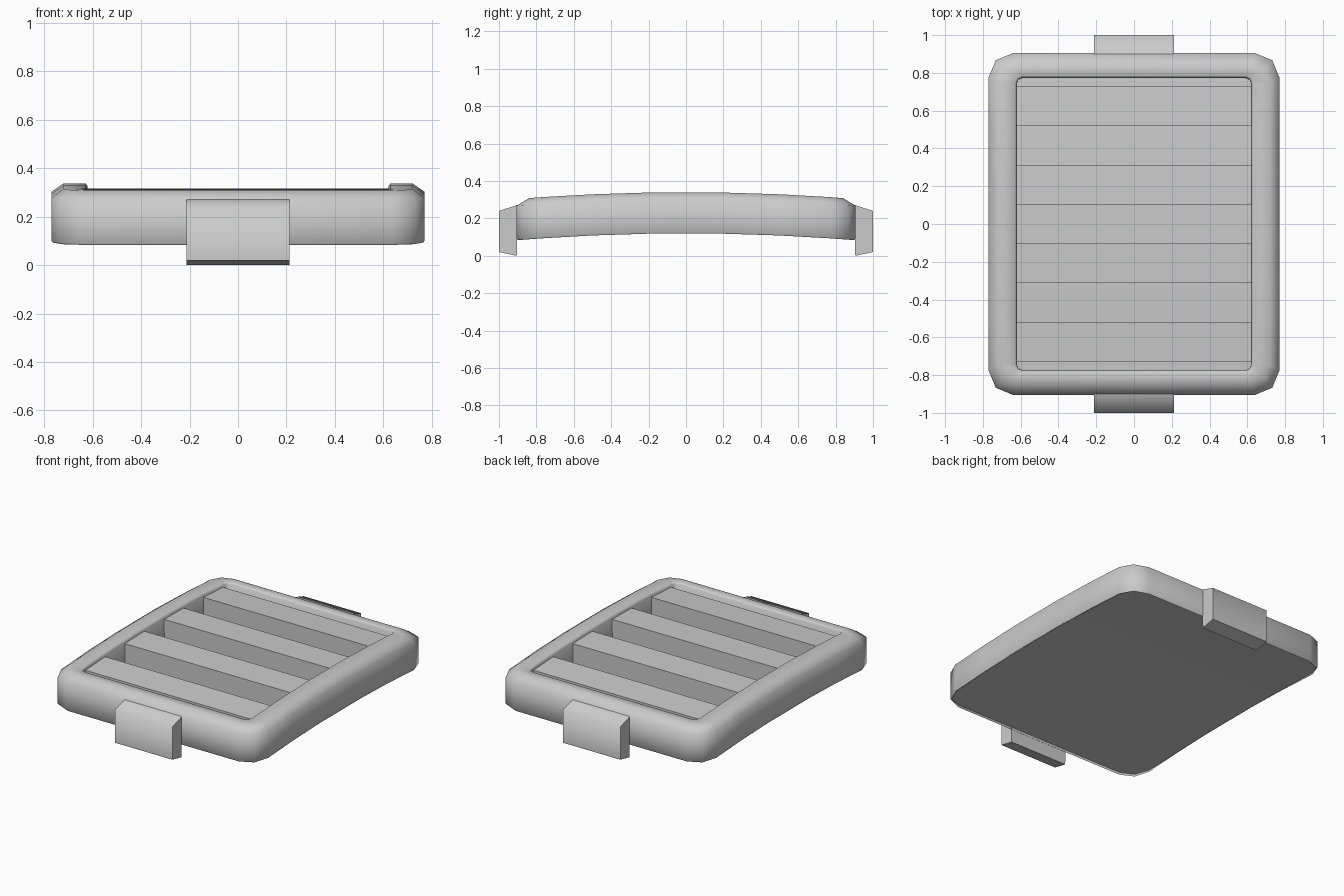
import bpy, bmesh, math

cube = bpy.data.objects.get("Cube")
if cube:
    bpy.data.objects.remove(cube, do_unlink=True)

grey = bpy.data.materials.new("light_grey")
grey.use_nodes = True
COLOUR = (0.6, 0.6, 0.6, 1)
grey.diffuse_color = COLOUR
grey.node_tree.nodes["Principled BSDF"].inputs["Base Color"].default_value = COLOUR


def finish(name, bm, angle):
    """Turn a bmesh into a shaded, coloured object."""
    bmesh.ops.recalc_face_normals(bm, faces=bm.faces)
    mesh = bpy.data.meshes.new(name)
    bm.to_mesh(mesh)
    bm.free()
    mesh.materials.append(grey)
    obj = bpy.data.objects.new(name, mesh)
    bpy.context.collection.objects.link(obj)
    bpy.ops.object.select_all(action='DESELECT')
    bpy.context.view_layer.objects.active = obj
    obj.select_set(True)
    bpy.ops.object.shade_smooth_by_angle(angle=math.radians(angle))
    return obj


def arch(y):
    """Gentle lengthwise bow of the whole body."""
    return -0.045 * y * y


def outline(hx, hy, r):
    """Round-cornered rectangle, right half going up, then mirrored left half."""
    corner = []
    for k in range(3):
        a = math.radians(-90 + 45 * k)
        corner.append((hx - r + r * math.cos(a), -hy + r + r * math.sin(a)))
    side = [(hx, y) for y in (-0.5, -0.2, 0.2, 0.5)]
    right = corner + side + [(x, -y) for x, y in reversed(corner)]
    return right + [(-x, y) for x, y in reversed(right)]


# Frame: half width, half length, corner radius, height at the middle
rings = [
    (0.765, 0.90, 0.13, 0.12),
    (0.77, 0.905, 0.13, 0.127),
    (0.77, 0.905, 0.13, 0.305),
    (0.72, 0.84, 0.10, 0.34),
    (0.63, 0.785, 0.04, 0.34),
    (0.622, 0.775, 0.03, 0.33),
    (0.62, 0.773, 0.03, 0.17),
]
bm = bmesh.new()
loops = [[bm.verts.new((x, y, z + arch(y))) for x, y in outline(hx, hy, r)]
         for hx, hy, r, z in rings]
for low, high in zip(loops, loops[1:]):
    n = len(low)
    for i in range(n):
        j = (i + 1) % n
        bm.faces.new((low[i], low[j], high[j], high[i]))
finish("frame", bm, 75)

# Base plate, bowed half as much as the frame, in strips across the width
bm = bmesh.new()
rim = [bm.verts.new((x, y, 0.12 + arch(y) / 2)) for x, y in outline(0.767, 0.902, 0.13)]
n = len(rim)
for i in range(n // 2 - 1):
    bm.faces.new((rim[i], rim[n - 1 - i], rim[n - 2 - i], rim[i + 1]))
base = finish("base_plate", bm, 30)
if sum(p.normal.z for p in base.data.polygons) > 0:
    base.data.flip_normals()

# Slatted deck: four raised slats over a sunken floor
PITCH, TOP, FLOOR = 0.2085, 0.318, 0.19
profile = [(-0.78, FLOOR)]
for k in range(0, 7, 2):
    y0 = (k - 3.5) * PITCH
    y1 = y0 + PITCH
    profile += [(y0, FLOOR), (y0, TOP), (y1, TOP), (y1, FLOOR)]
profile.append((0.78, FLOOR))
bm = bmesh.new()
rows = [[bm.verts.new((x, y, z + arch(y))) for x in (-0.625, 0.625)]
        for y, z in profile]
for a, b in zip(rows, rows[1:]):
    bm.faces.new((a[0], a[1], b[1], b[0]))
deck = finish("slatted_deck", bm, 35)
# Open sheet: make sure it faces up
if sum(p.normal.z for p in deck.data.polygons) < 0:
    deck.data.flip_normals()

# Hooked tabs at both ends
for name, s in (("front_tab", -1), ("back_tab", 1)):
    bm = bmesh.new()
    section = [(0.905, 0.0), (1.0, 0.02), (1.0, 0.24), (0.9, 0.272)]
    face = bm.faces.new([bm.verts.new((-0.213, s * y, z)) for y, z in section])
    out = bmesh.ops.extrude_face_region(bm, geom=[face])
    moved = [v for v in out["geom"] if isinstance(v, bmesh.types.BMVert)]
    bmesh.ops.translate(bm, verts=moved, vec=(0.426, 0, 0))
    finish(name, bm, 75)
